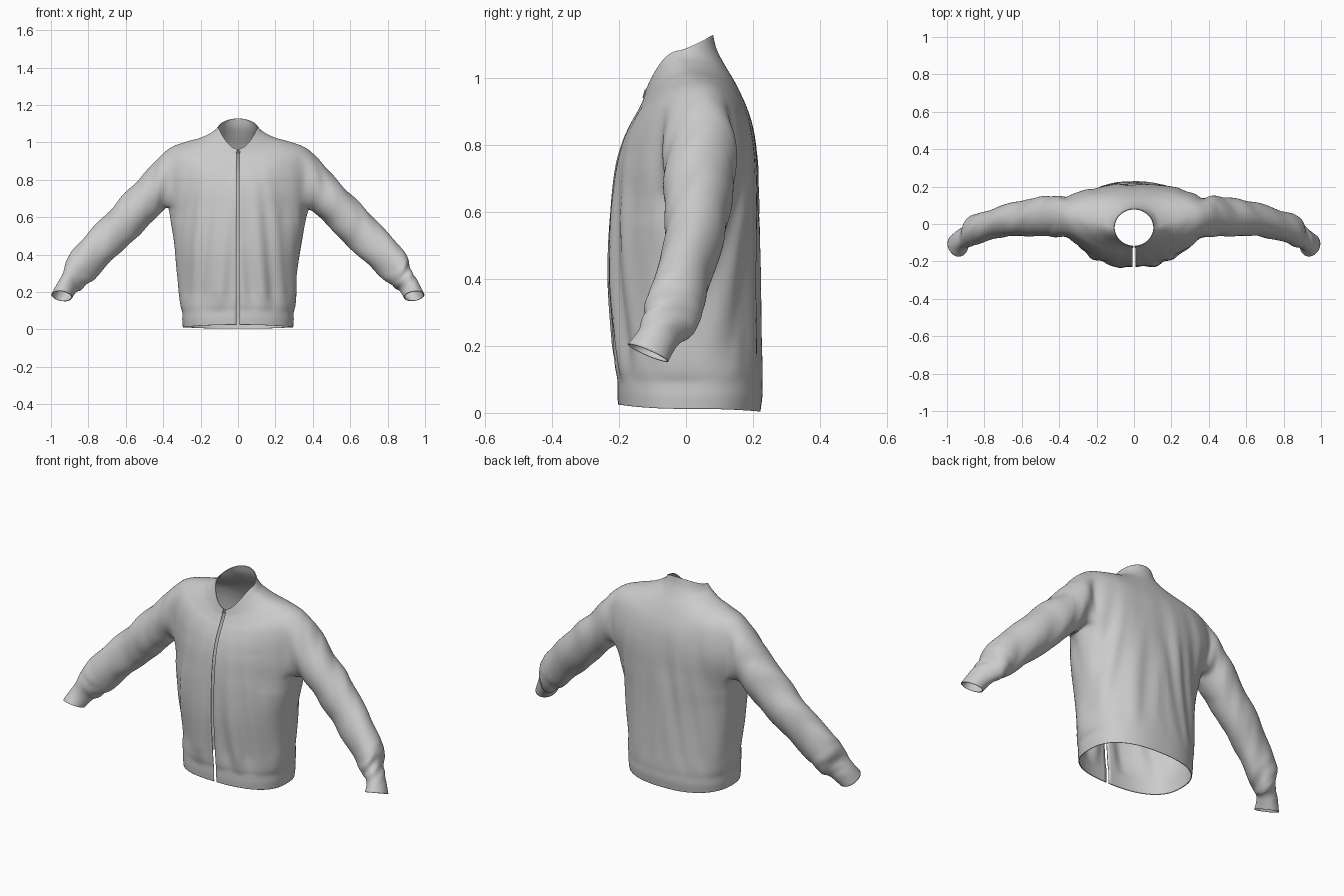
import bpy, bmesh, math
from mathutils import Vector, noise

if "Cube" in bpy.data.objects:
    bpy.data.objects.remove(bpy.data.objects["Cube"])

COLS, SUB, HALF = 120, 7, 10    # torso columns, rows per section, armhole half width in columns


def spline(ctrl, n=SUB):
    """Catmull-Rom through vectors of any size."""
    out = []
    for i in range(len(ctrl) - 1):
        a, b, c, d = (ctrl[min(max(i + k, 0), len(ctrl) - 1)] for k in (-1, 0, 1, 2))
        for j in range(n):
            t = j / n
            out.append(0.5 * (2 * b + (c - a) * t + (2 * a - 5 * b + 4 * c - d) * t * t
                              + (3 * b - a - 3 * c + d) * t ** 3))
    return out + [ctrl[-1].copy()]


def torso_ring(s):
    """Oval ring, open at the front zip; chest rings are rounder in front, squarer behind."""
    zf, zs, zb, hw, yf, yc, yb, p = s
    bump = max(0, 1 - abs(zs - .8) / .3)
    pts = []
    for i in range(COLS + 1):
        a = 2 * math.pi * i / COLS
        sn, cs = math.sin(a), math.cos(a)
        e = 2 / (p - .2 * bump if cs > 0 else p + .5 * bump)
        x = math.copysign(abs(sn) ** e, sn) * hw
        y = yc + (yf - yc if cs > 0 else yb - yc) * abs(cs) ** e
        if cs > 0:
            z = zs + (zf - zs) * cs * cs
        else:
            z = zs + (zb - zs) * abs(cs) ** (1.2 if zb > zs else 2)
        if i in (0, COLS):
            x = 0.008 if i == 0 else -0.008
        pts.append(Vector((x, y, z)))
    return pts


def skin(bm, rows, closed=False, skip=None):
    n = len(rows[0])
    for r in range(len(rows) - 1):
        for c in range(n if closed else n - 1):
            if skip and skip(r, c):
                continue
            d = (c + 1) % n
            bm.faces.new((rows[r][c], rows[r][d], rows[r + 1][d], rows[r + 1][c]))


def add_rows(bm, rows):
    return [[bm.verts.new(p) for p in row] for row in rows]


def ramp(a, b, v):
    return min(max((v - a) / (b - a), 0), 1)


# Torso sections: z front/side/back, half width, y front/centre/back, squareness
hem = [(.025, .012, .004, .295, -.203, .01, .222, 2.4), (.06, .05, .05, .298, -.205, .01, .228, 2.4),
       (.10, .09, .09, .298, -.205, .01, .228, 2.4)]
body = [(.14, .13, .13, .305, -.211, .01, .229, 2.35), (.22, .22, .22, .312, -.217, .01, .227, 2.3),
        (.4, .4, .4, .333, -.23, .01, .221, 2.2),
        (.55, .55, .55, .355, -.228, .018, .218, 2.1), (.65, .655, .65, .375, -.222, .03, .214, 2),
        (.74, .76, .75, .405, -.21, .04, .21, 2), (.81, .87, .84, .41, -.19, .043, .2, 2),
        (.865, .965, .90, .375, -.165, .04, .185, 2), (.90, 1.0, .95, .29, -.145, .03, .165, 2),
        (.93, 1.025, .995, .2, -.13, .01, .142, 2), (.945, 1.053, 1.04, .142, -.125, -.01, .115, 2)]
collar = [(.955, 1.07, 1.085, .119, -.122, -.018, .092, 2),
          (.965, 1.082, 1.128, .106, -.12, -.02, .081, 2)]
R0, R1 = 7 * SUB, 10 * SUB      # armhole rows

# Sleeve sections: top xyz, bottom xyz, half depth in y, its z tilt (last two are the cuff)
sleeve = [(.415, .042, .93, .395, .042, .64, .112, 0), (.46, .042, .88, .43, .042, .602, .11, 0),
          (.52, .04, .81, .48, .04, .56, .106, 0), (.60, .033, .73, .53, .033, .505, .1, 0),
          (.70, .025, .62, .61, .025, .43, .087, 0), (.79, .005, .53, .69, .0, .355, .082, 0),
          (.87, -.02, .445, .77, -.02, .275, .08, -.01), (.91, -.045, .385, .83, -.045, .22, .078, -.015),
          (.925, -.065, .32, .86, -.065, .208, .062, -.02)]
cuff = [(.962, -.08, .255, .875, -.09, .19, .058, -.024), (.997, -.105, .186, .887, -.12, .172, .061, -.027)]


def arm_ring(s, phis, side):
    top, bot = Vector(s[0:3]), Vector(s[3:6])
    mid, dep = (top + bot) / 2, Vector((0, s[6], s[7]))
    pts = [mid + (top - mid) * math.cos(f) + dep * math.sin(f) for f in phis]
    return [Vector((p.x * side, p.y, p.z)) for p in pts]


# Hem, body and collar in one loft, leaving two armholes
bm = bmesh.new()
grid = add_rows(bm, [torso_ring(s) for s in spline([Vector(s) for s in hem + body + collar])])
Q = COLS // 4
skin(bm, grid, skip=lambda r, c: R0 <= r < R1 and (Q - HALF <= c < Q + HALF or 3 * Q - HALF <= c < 3 * Q + HALF))

# Sleeves and cuffs grown from the armhole edge
for side, cen in ((1, Q), (-1, 3 * Q)):
    path = [(R1, k) for k in range(0, HALF)] + [(r, HALF) for r in range(R1, R0, -1)]
    path += [(R0, k) for k in range(HALF, -HALF, -1)] + [(r, -HALF) for r in range(R0, R1)]
    path += [(R1, k) for k in range(-HALF, 0)]
    edge = [grid[r][cen + side * k] for r, k in path]
    length, dist = 0, []
    for i, v in enumerate(edge):
        dist.append(length)
        length += (edge[(i + 1) % len(edge)].co - v.co).length
    phis = [2 * math.pi * d / length for d in dist]
    rings = [[v.co.copy() for v in edge]] + [arm_ring(s, phis, side) for s in sleeve + cuff]
    lines = [spline(list(col)) for col in zip(*rings)]
    skin(bm, [edge] + add_rows(bm, list(zip(*lines))[1:]), closed=True)
bmesh.ops.delete(bm, geom=[v for v in bm.verts if not v.link_faces], context='VERTS')

# Soften the armhole joint
soft = [v for v in bm.verts if .24 < abs(v.co.x) < .5 and .58 < v.co.z < 1.0]
for _ in range(14):
    bmesh.ops.smooth_vert(bm, verts=soft, factor=0.5, use_axis_x=True, use_axis_y=True, use_axis_z=True)

# Cloth folds: vertical on the body, slanted on the sleeves, bunched above the cuffs
bmesh.ops.recalc_face_normals(bm, faces=bm.faces[:])
bm.normal_update()
probe = max(bm.verts, key=lambda v: v.co.y)
if probe.normal.y < 0:
    bmesh.ops.reverse_faces(bm, faces=bm.faces[:])
    bm.normal_update()
for v in bm.verts:
    x, y, z = v.co
    ax = abs(x)
    arm = ramp(.38, .46, ax)
    along, across = (ax - z) * .7, (ax + z) * .7
    lean = x + .12 * (.6 - z) * (1 if x < 0 else -1)
    fold_b = noise.noise((lean * 14, y * 9, z * 1.5)) * .02
    fold_b *= ramp(.09, .2, z) * (1 - ramp(.6, .95, z)) * ramp(.01, .06, ax if y < 0 else 1)
    fold_s = noise.noise((along * 11 + y * 10 + across * 7, across * 5, y * 5 + x)) * .009
    bunch = noise.noise((along * 24 + y * 9, across * 6, y * 7 + x)) * .012 * ramp(.3, .42, along)
    end = ramp(.05, .13, math.hypot(ax - .94, z - .178, y + .11))
    v.co += v.normal * (fold_b * (1 - arm) + (fold_s + bunch) * arm * end)

me = bpy.data.meshes.new("jacket")
bm.to_mesh(me)
bm.free()
for poly in me.polygons:
    poly.use_smooth = True
jacket = bpy.data.objects.new("jacket", me)
bpy.context.collection.objects.link(jacket)
mod = jacket.modifiers.new("cloth_thickness", 'SOLIDIFY')
mod.thickness, mod.offset = 0.004, -1
